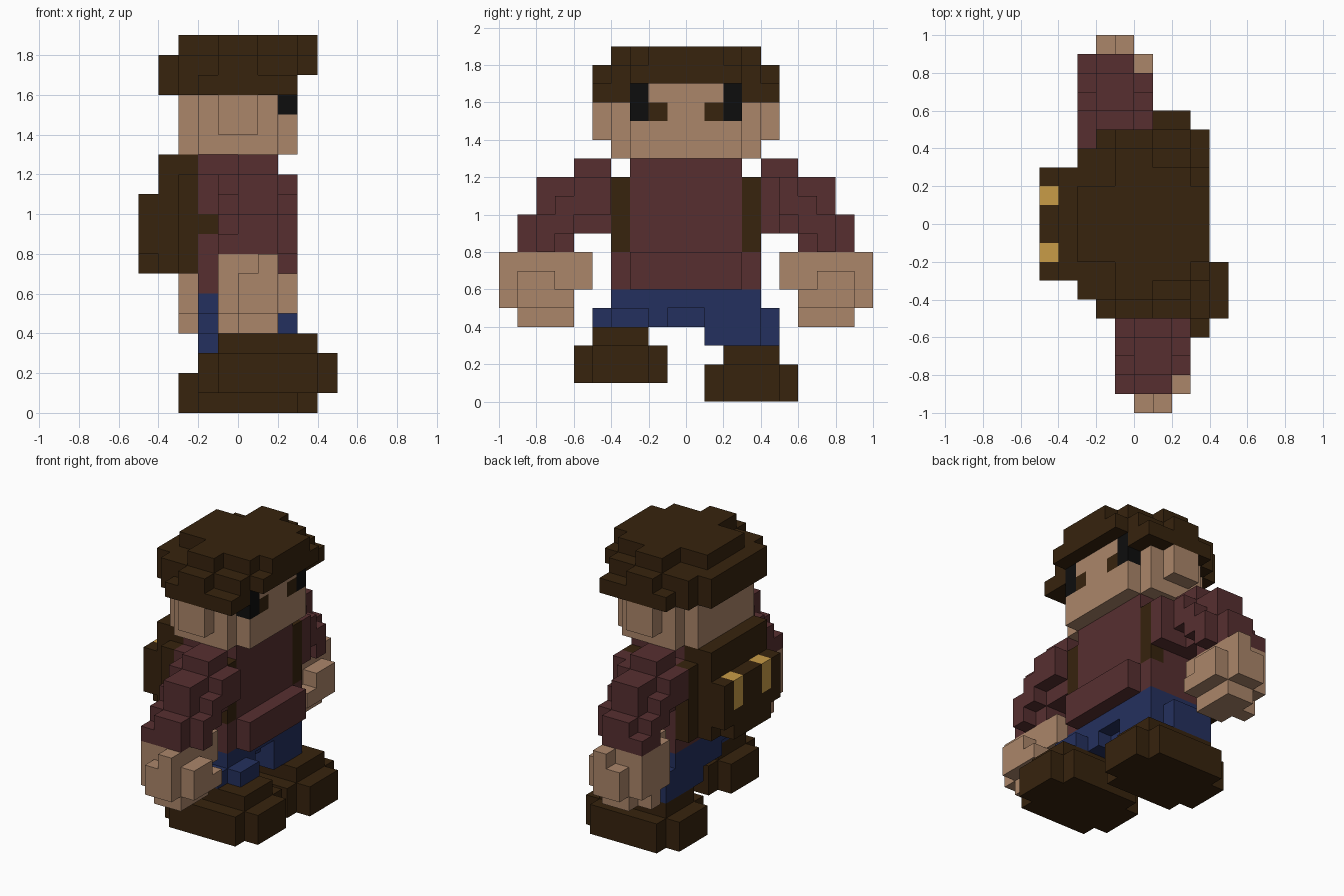
import bpy
import bmesh
from mathutils import Vector

UNIT = 0.1  # edge length of one block

if "Cube" in bpy.data.objects:
    bpy.data.objects.remove(bpy.data.objects["Cube"])


def linear(c):
    c /= 255
    return c / 12.92 if c < 0.04 else ((c + 0.055) / 1.055) ** 2.4


def make_material(name, rgb):
    mat = bpy.data.materials.new(name)
    mat.use_nodes = True
    color = [linear(c) for c in rgb] + [1.0]
    mat.diffuse_color = color
    shader = mat.node_tree.nodes["Principled BSDF"]
    shader.inputs["Base Color"].default_value = color
    shader.inputs["Roughness"].default_value = 1.0
    shader.inputs["Specular IOR Level"].default_value = 0.0
    return mat


MATS = {
    "brown": make_material("dark_brown", (55, 35, 13)),
    "maroon": make_material("maroon_cloth", (87, 47, 48)),
    "skin": make_material("skin", (171, 134, 106)),
    "blue": make_material("blue_denim", (36, 48, 94)),
    "black": make_material("black", (13, 13, 13)),
    "gold": make_material("gold", (201, 156, 71)),
}
SLOTS = list(MATS)
DIRECTIONS = [Vector(d) for d in
              ((1, 0, 0), (-1, 0, 0), (0, 1, 0), (0, -1, 0), (0, 0, 1), (0, 0, -1))]


class Part:
    """A blocky part: boxes fill unit cells, only the outer skin is meshed."""

    def __init__(self, name, side=1, shift=0):
        self.name, self.side, self.shift = name, side, shift
        self.cells = {}

    def box(self, mat, xs, ys, zs, mirror=False):
        for x in range(*xs):
            for y in range(*ys):
                for z in range(*zs):
                    cx = x + self.shift
                    cy = y if self.side > 0 else -1 - y
                    self.cells[cx, cy, z] = mat
                    if mirror:
                        self.cells[cx, -1 - cy, z] = mat

    def build(self):
        bm = bmesh.new()
        corners = {}

        def vert(p):
            key = tuple(round(c) for c in p)
            if key not in corners:
                corners[key] = bm.verts.new(Vector(key) * UNIT)
            return corners[key]

        for cell, mat in self.cells.items():
            middle = Vector(cell) + Vector((0.5, 0.5, 0.5))
            for n in DIRECTIONS:
                if tuple(int(c) for c in Vector(cell) + n) in self.cells:
                    continue
                u = Vector((n.y, n.z, n.x)) / 2
                v = n.cross(u)
                face = middle + n / 2
                quad = [face + u + v, face - u + v, face - u - v, face + u - v]
                f = bm.faces.new([vert(p) for p in quad])
                f.material_index = SLOTS.index(mat)
        bmesh.ops.recalc_face_normals(bm, faces=bm.faces)
        mesh = bpy.data.meshes.new(self.name)
        for mat in MATS.values():
            mesh.materials.append(mat)
        bm.to_mesh(mesh)
        bm.free()
        obj = bpy.data.objects.new(self.name, mesh)
        bpy.context.scene.collection.objects.link(obj)


# Head with ears, eyes and brows
head = Part("head")
head.box("skin", (-3, 3), (-3, 3), (13, 17))
head.box("skin", (-2, 2), (-4, 4), (13, 16))
head.box("skin", (-1, 1), (-5, 5), (14, 16))
head.box("black", (2, 3), (2, 3), (15, 17), mirror=True)
head.box("brown", (2, 3), (1, 2), (15, 16), mirror=True)
head.build()

# Hair: side fringe, rounded crown, smaller top
hair = Part("hair")
hair.box("brown", (-4, -3), (-3, 3), (16, 17))
hair.box("brown", (-3, 3), (3, 4), (16, 17), mirror=True)
hair.box("brown", (-2, 3), (4, 5), (16, 17), mirror=True)
hair.box("brown", (-1, 1), (-5, 5), (17, 18))
hair.box("brown", (-3, 3), (-4, 4), (17, 18))
hair.box("brown", (-4, 4), (-3, 3), (17, 18))
hair.box("brown", (-3, 4), (-2, 2), (18, 19))
hair.box("brown", (-1, 3), (-3, 3), (18, 19))
hair.box("brown", (-1, 1), (-4, 4), (18, 19))
hair.build()

# Torso with belly, shoulders and pack straps
torso = Part("torso")
torso.box("maroon", (-2, 2), (-3, 3), (6, 13))
torso.box("maroon", (-2, 2), (-4, 4), (6, 12))
torso.box("maroon", (2, 3), (-3, 3), (6, 8))
torso.box("maroon", (-1, 2), (4, 5), (9, 12), mirror=True)
torso.box("brown", (1, 2), (3, 4), (8, 12), mirror=True)
torso.box("brown", (-2, 2), (3, 4), (9, 10), mirror=True)
torso.build()

# Backpack with two buckled straps
pack = Part("backpack")
pack.box("brown", (-3, -2), (-4, 4), (7, 12))
pack.box("brown", (-4, -2), (-3, 3), (7, 13))
pack.box("brown", (-5, -4), (-3, 3), (8, 11))
pack.box("brown", (-5, -4), (-2, 2), (7, 8))
pack.box("gold", (-5, -4), (1, 2), (9, 11), mirror=True)
pack.build()

# Arms and hands: the right pair swings forward, the left pair back
for label, side, shift in (("left", 1, -2), ("right", -1, 0)):
    arm = Part(label + "_arm", side, shift)
    arm.box("maroon", (0, 2), (4, 6), (9, 13))
    arm.box("maroon", (0, 2), (6, 8), (8, 12))
    arm.box("maroon", (0, 2), (8, 9), (8, 10))
    arm.box("maroon", (-1, 0), (8, 9), (8, 9))
    for x in (-1, 2):
        arm.box("maroon", (x, x + 1), (4, 6), (10, 12))
        arm.box("maroon", (x, x + 1), (6, 7), (9, 11))
        arm.box("maroon", (x, x + 1), (7, 8), (8, 10))
    arm.build()

    hand = Part(label + "_hand", side, shift)
    hand.box("skin", (0, 2), (6, 9), (4, 8))
    hand.box("skin", (-1, 0), (6, 9), (5, 8))
    hand.box("skin", (-1, 0), (7, 8), (4, 5))
    hand.box("skin", (0, 2), (5, 6), (6, 8))
    hand.box("skin", (0, 2), (9, 10), (5, 7))
    hand.box("skin", (1, 2), (9, 10), (7, 8))
    hand.box("skin", (2, 3), (7, 9), (5, 7))
    hand.box("skin", (2, 3), (6, 7), (5, 6))
    hand.build()

# Trousers: hips, raised right leg, standing left leg
trousers = Part("trousers")
trousers.box("blue", (-2, 2), (-4, 4), (5, 6))
trousers.box("blue", (-2, 1), (-1, 1), (4, 5))
trousers.box("blue", (-1, 2), (-5, -1), (4, 5))
trousers.box("blue", (2, 3), (-4, -2), (4, 5))
trousers.box("blue", (-2, 2), (1, 4), (3, 5))
trousers.box("blue", (-2, 1), (4, 5), (3, 5))
trousers.build()

# Shoes: the right one is lifted and steps forward
for label, side, shift, lift in (("left", 1, 0, 0), ("right", -1, 1, 1)):
    shoe = Part(label + "_shoe", side, shift)
    shoe.box("brown", (-3, 4), (2, 5), (lift, lift + 2))
    shoe.box("brown", (-2, 3), (1, 6), (lift, lift + 2))
    shoe.box("brown", (-2, 3), (2, 5), (lift + 2, lift + 3))
    shoe.build()
